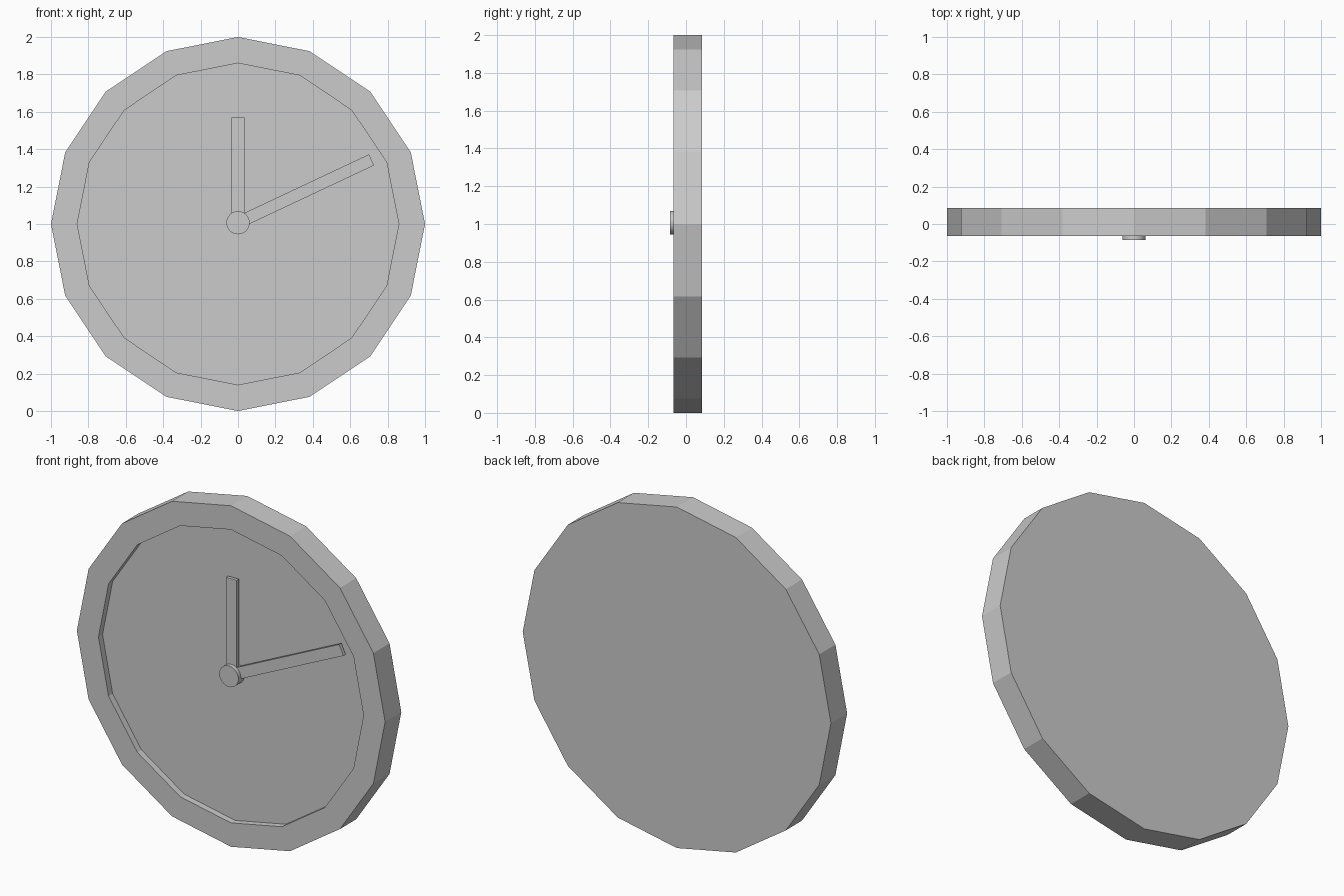
import bpy, bmesh
from math import sin, cos, pi, radians

if "Cube" in bpy.data.objects:
    bpy.data.objects.remove(bpy.data.objects["Cube"])

CENTRE_Z = 1.0


def make_object(name, bm):
    bmesh.ops.recalc_face_normals(bm, faces=bm.faces)
    mesh = bpy.data.meshes.new(name)
    bm.to_mesh(mesh)
    bm.free()
    obj = bpy.data.objects.new(name, mesh)
    bpy.context.collection.objects.link(obj)
    return obj


def lathe(name, profile, sides, z):
    """Solid of (radius, y) rings around the y axis, capped at both ends."""
    bm = bmesh.new()
    angles = [2 * pi * i / sides for i in range(sides)]
    rings = [[bm.verts.new((r * sin(a), y, z + r * cos(a))) for a in angles]
             for r, y in profile]
    for a, b in zip(rings, rings[1:]):
        for i in range(sides):
            j = (i + 1) % sides
            bm.faces.new((a[i], a[j], b[j], b[i]))
    bm.faces.new(rings[0])
    bm.faces.new(rings[-1])
    return make_object(name, bm)


def hand(name, length, width, angle, z):
    """Flat bar starting at the hub, turned clockwise from twelve."""
    bm = bmesh.new()
    bmesh.ops.create_cube(bm, size=1)
    for v in bm.verts:
        v.co.x *= width
        v.co.y = -0.052 + v.co.y * 0.02
        v.co.z = (v.co.z + 0.5) * length
    obj = make_object(name, bm)
    obj.location.z = z
    obj.rotation_euler.y = radians(angle)
    return obj


# Sixteen-sided case with a raised rim and recessed dial
lathe("clock_case", [(0.86, -0.027), (0.86, -0.065), (1.0, -0.065), (1.0, 0.085)], 16, CENTRE_Z)

# Hands and the hub that carries them
hub_z = CENTRE_Z + 0.007
hand("hour_hand", 0.563, 0.07, 0, hub_z)
hand("minute_hand", 0.789, 0.065, 64.8, hub_z)
hub = lathe("centre_hub", [(0.062, -0.027), (0.062, -0.085)], 32, hub_z)

# Smooth round side on the hub
bpy.context.view_layer.objects.active = hub
hub.select_set(True)
bpy.ops.object.shade_smooth_by_angle(angle=radians(30))
